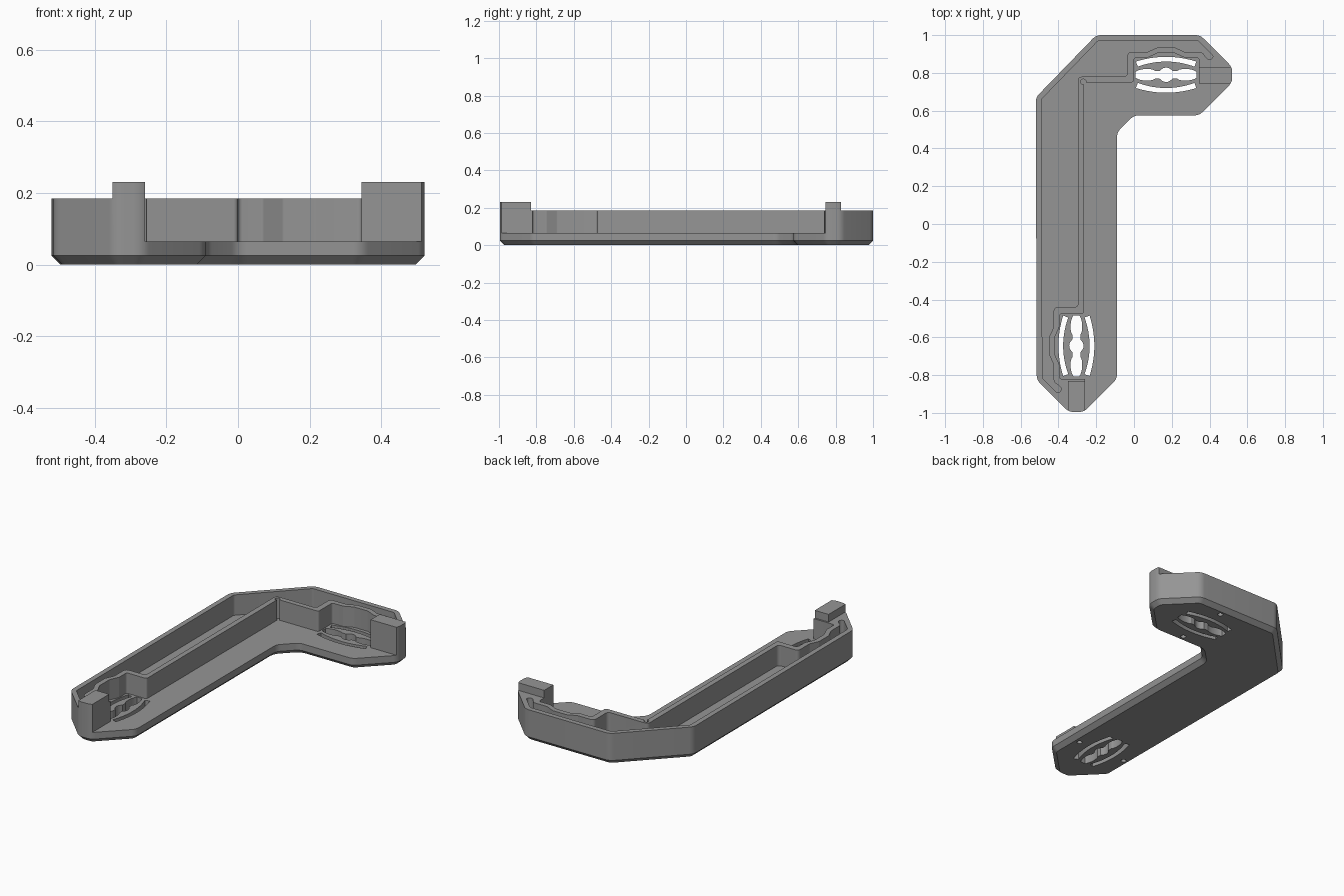
import bpy, bmesh, math
from mathutils import Vector

if "Cube" in bpy.data.objects:
    bpy.data.objects.remove(bpy.data.objects["Cube"])

FLOOR, RIM, TOP = 0.065, 0.185, 0.23
SLOT = (0.17, 0.79)      # slot centre on the short arm
SLOT2 = (-0.305, -0.645)  # slot centre on the long arm

grey = bpy.data.materials.new("plain grey")
grey.diffuse_color = (0.3, 0.3, 0.3, 1)
grey.use_nodes = True
grey.node_tree.nodes["Principled BSDF"].inputs["Base Color"].default_value = grey.diffuse_color


def other_arm(pts):
    """Reflect short-arm points onto the end of the long arm."""
    return [(SLOT2[0] - (y - SLOT[1]), SLOT2[1] - (x - SLOT[0])) for x, y in pts]


def rounded(pts, radius, steps=6):
    """Fillet every corner of a polygon."""
    out = []
    for i, p in enumerate(pts):
        p = Vector(p)
        a, b = Vector(pts[i - 1]) - p, Vector(pts[(i + 1) % len(pts)]) - p
        ang = a.angle(b)
        t = min(radius / math.tan(ang / 2), a.length * 0.45, b.length * 0.45)
        s, e = p + a.normalized() * t, p + b.normalized() * t
        r = t * math.tan(ang / 2)
        c = p + (a.normalized() + b.normalized()).normalized() * (r / math.sin(ang / 2))
        v0, turn = s - c, math.atan2((s - c).cross(e - c), (s - c).dot(e - c))
        for k in range(steps + 1):
            f = turn * k / steps
            out.append((c.x + v0.x * math.cos(f) - v0.y * math.sin(f),
                        c.y + v0.x * math.sin(f) + v0.y * math.cos(f)))
    return out


def prism(name, pts, z0, z1, chamfer=0):
    bm = bmesh.new()
    face = bm.faces.new([bm.verts.new((x, y, z1)) for x, y in pts])
    face.normal_update()
    if face.normal.z < 0:
        face.normal_flip()
    ext = bmesh.ops.extrude_face_region(bm, geom=[face], use_keep_orig=True)
    low = [v for v in ext["geom"] if isinstance(v, bmesh.types.BMVert)]
    bottom = [f for f in ext["geom"] if isinstance(f, bmesh.types.BMFace)]
    for v in low:
        v.co.z = z0 + chamfer
    bmesh.ops.recalc_face_normals(bm, faces=bm.faces)
    if chamfer:
        bmesh.ops.inset_region(bm, faces=bottom, thickness=chamfer, use_even_offset=True)
        for v in bottom[0].verts:
            v.co.z = z0
        bmesh.ops.recalc_face_normals(bm, faces=bm.faces)
    me = bpy.data.meshes.new(name)
    bm.to_mesh(me)
    bm.free()
    ob = bpy.data.objects.new(name, me)
    bpy.context.collection.objects.link(ob)
    return ob


def circle(c, r, n=20):
    return [(c[0] + r * math.cos(2 * math.pi * k / n),
             c[1] + r * math.sin(2 * math.pi * k / n)) for k in range(n)]


# Bracket body: full-height outline with chamfered underside
half = [(0.35, 1.0), (0.52, 0.83), (0.52, 0.75), (0.345, 0.575)]
outline = [(-0.2, 1.0)] + half + [(0.0, 0.575), (-0.09, 0.485)] \
    + other_arm(half[::-1]) + [(-0.52, 0.67)]
body = prism("bracket", rounded(outline, 0.06), 0, TOP, 0.025)
body.data.materials.append(grey)
cutters = []

# Space above the rim, leaving the two end blocks standing
cutters.append(prism("rim_cutter", [
    (-0.7, -1.2), (-0.35, -1.2), (-0.35, -0.83), (-0.24, -0.83), (-0.24, 0.725),
    (0.345, 0.725), (0.345, 0.83), (0.7, 0.83), (0.7, 1.2), (-0.7, 1.2)], RIM, 0.4))

# Open ledge in front of the inner wall, with a shallow bulge at each slot
ledge = [(0.345, 0.745), (0.345, 0.88), (0.27, 0.88), (0.215, 0.905),
         (0.125, 0.905), (0.07, 0.88), (0.0, 0.88), (0.0, 0.75)]
front = [(0.8, 0.745)] + rounded(ledge, 0.012, 4)[5:] + [(-0.265, 0.75)]
front = [(0.8, 0.745), (0.345, 0.745)] + rounded(
    [(0.345, 0.745)] + ledge[1:] + [(-0.265, 0.75)] + other_arm(ledge[:0:-1])
    + [other_arm(ledge[:1])[0], (0.1, -0.82), (0.1, 0.745)], 0.012, 4)[5:-15] \
    + [other_arm(ledge[:1])[0], (-0.26, -1.2), (0.8, -1.2)]
cutters.append(prism("ledge_cutter", front, FLOOR, 0.4))
cutters.append(prism("corner_relief_cutter", circle((-0.268, 0.753), 0.014), FLOOR, 0.4))

# Long pocket between the outer and inner walls
ph = [(0.34, 0.97), (0.425, 0.885), (0.395, 0.865), (0.36, 0.91), (0.27, 0.91),
      (0.215, 0.935), (0.125, 0.935), (0.07, 0.91), (-0.035, 0.91), (-0.035, 0.78)]
pocket = [(-0.19, 0.97)] + ph + [(-0.297, 0.78)] + other_arm(ph[::-1]) + [(-0.49, 0.66)]
cutters.append(prism("pocket_cutter", rounded(pocket, 0.02, 4), FLOOR, 0.4))


# Slots: a lobed centre opening and a curved opening on either side
def lobe(x):
    x = abs(x)
    if x < 0.03:
        return math.sqrt(0.038 ** 2 - x * x)
    if x < 0.06:
        return 0.021
    return 0.031 * math.sqrt(max(0, 1 - ((x - 0.1) / (0.071 if x > 0.1 else 0.06)) ** 2))


xs = [-0.17 + 0.34 * k / 40 for k in range(41)]
centre = [(x, lobe(x)) for x in xs] + [(x, -lobe(x)) for x in xs[::-1]]
centre = [p for p in centre if abs(p[0]) < 0.1699] + []
arc = [(0.16 * t / 8, 0.095 - 0.025 * (t / 8) ** 2) for t in range(-8, 9)]
arc += [(0.15 * t / 8, 0.07 - 0.027 * (t / 8) ** 2) for t in range(8, -9, -1)]
for shape in (centre, arc, [(x, -y) for x, y in arc]):
    pts = [(SLOT[0] + x, SLOT[1] + y) for x, y in shape]
    for p in (pts, other_arm(pts)):
        cutters.append(prism("slot_cutter", p, -0.1, 0.13))

# Blind round holes underneath
for dy in (-0.16, 0.16):
    hole = circle((SLOT[0], SLOT[1] + dy), 0.015)
    for p in (hole, other_arm(hole)):
        cutters.append(prism("hole_cutter", p, -0.1, 0.04))

# Cut everything out of the body
bpy.context.view_layer.objects.active = body
body.select_set(True)
for c in cutters:
    m = body.modifiers.new("cut", 'BOOLEAN')
    m.operation, m.solver, m.object = 'DIFFERENCE', 'EXACT', c
    bpy.ops.object.modifier_apply(modifier=m.name)
    bpy.data.objects.remove(c, do_unlink=True)

bpy.ops.object.shade_smooth_by_angle(angle=math.radians(30))
